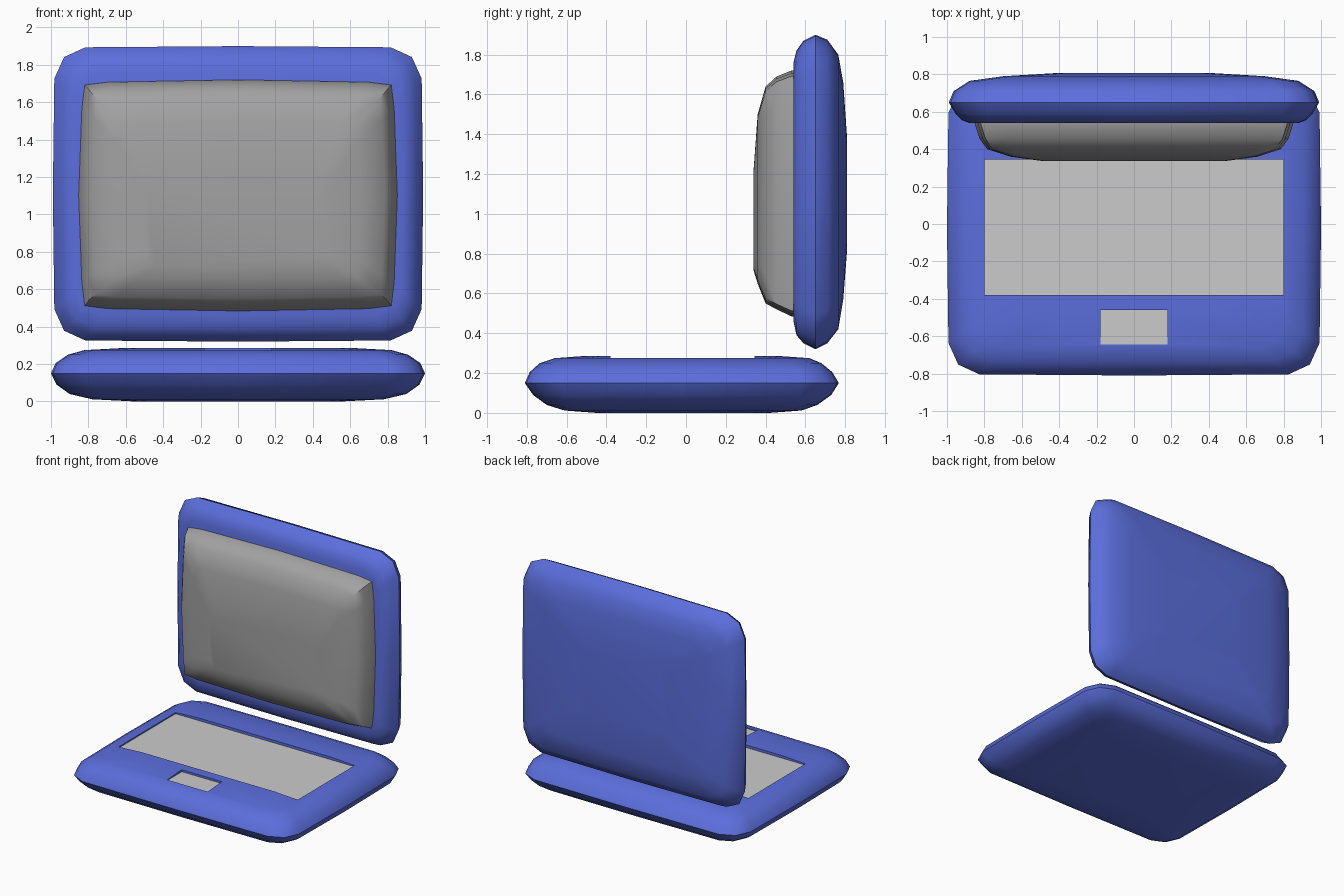
import bpy, bmesh, math

if "Cube" in bpy.data.objects:
    bpy.data.objects.remove(bpy.data.objects["Cube"])


def material(name, colour):
    m = bpy.data.materials.new(name)
    m.diffuse_color = (*colour, 1)
    m.use_nodes = True
    m.node_tree.nodes["Principled BSDF"].inputs["Base Color"].default_value = m.diffuse_color
    return m


blue = material("blue_plastic", (0.105, 0.156, 0.716))
dark_grey = material("dark_grey", (0.36, 0.36, 0.36))


def activate(ob):
    bpy.ops.object.select_all(action='DESELECT')
    ob.select_set(True)
    bpy.context.view_layer.objects.active = ob


def smooth(ob, degrees):
    activate(ob)
    bpy.ops.object.shade_smooth_by_angle(angle=math.radians(degrees))


def outline(hx, v0, v1, corner, cut, bulge):
    """Rounded rectangle with slightly bowed sides."""
    mid, hv = (v0 + v1) / 2, (v1 - v0) / 2
    c = corner * min(hx, hv)
    bx, bv = hx * (1 - bulge), hv * (1 - bulge)
    quarter = [(hx, 0), (bx, hv - c), (bx - cut * c, bv - cut * c), (hx - c, bv)]
    pts = quarter + [(0, hv)] + [(-x, v) for x, v in quarter[:0:-1]]
    pts += [(-hx, 0)] + [(-x, -v) for x, v in quarter[1:]]
    pts += [(0, -hv)] + [(x, -v) for x, v in quarter[:0:-1]]
    return [(x, mid + v) for x, v in pts]


def cushion(name, rings, upright, mat, corner=0.22, cut=0.3, bulge=0.008):
    """Loft through rings (half width, low, high, height along the axis)."""
    bm = bmesh.new()
    loops = []
    for hx, v0, v1, h in rings:
        pts = outline(hx, v0, v1, corner, cut, bulge)
        loops.append([bm.verts.new((x, h, v) if upright else (x, v, h)) for x, v in pts])
    for a, b in zip(loops, loops[1:]):
        n = len(a)
        for i in range(n):
            j = (i + 1) % n
            bm.faces.new((a[i], a[j], b[j], b[i]))
    bm.faces.new(loops[0])
    bm.faces.new(loops[-1])
    bmesh.ops.recalc_face_normals(bm, faces=bm.faces)
    me = bpy.data.meshes.new(name)
    bm.to_mesh(me)
    bm.free()
    ob = bpy.data.objects.new(name, me)
    bpy.context.collection.objects.link(ob)
    me.materials.append(mat)
    return ob


def box(name, x, y0, y1, z0, z1):
    bpy.ops.mesh.primitive_cube_add(size=1, location=(0, (y0 + y1) / 2, (z0 + z1) / 2))
    ob = bpy.context.object
    ob.name = name
    ob.scale = (2 * x, y1 - y0, z1 - z0)
    bpy.ops.object.transform_apply(location=True, rotation=True, scale=True)
    return ob


# Soft-edged base
base = cushion("base", [
    (0.55, -0.45, 0.42, 0.0), (0.78, -0.61, 0.58, 0.012), (0.90, -0.70, 0.66, 0.04),
    (0.97, -0.768, 0.73, 0.09), (1.0, -0.81, 0.768, 0.15), (0.975, -0.785, 0.735, 0.205),
    (0.91, -0.735, 0.68, 0.25), (0.82, -0.66, 0.62, 0.275), (0.6, -0.5, 0.45, 0.287)],
    False, blue)

# Sunken keyboard and touchpad panels
for name, x, y0, y1, top in (("keyboard", 0.80, -0.38, 0.345, 0.266),
                             ("touchpad", 0.18, -0.645, -0.46, 0.271)):
    cutter = box(name + "_cutter", x, y0, y1, top - 0.03, 0.5)
    mod = base.modifiers.new("recess", 'BOOLEAN')
    mod.operation = 'DIFFERENCE'
    mod.solver = 'EXACT'
    mod.object = cutter
    activate(base)
    bpy.ops.object.modifier_apply(modifier=mod.name)
    bpy.data.objects.remove(cutter)
    box(name, x, y0, y1, top - 0.04, top)
smooth(base, 45)

# Lid housing
lid = cushion("screen_housing", [
    (0.88, 0.46, 1.76, 0.54), (0.92, 0.39, 1.82, 0.555), (0.955, 0.35, 1.87, 0.59),
    (0.99, 0.32, 1.90, 0.65), (0.965, 0.35, 1.875, 0.71), (0.88, 0.42, 1.80, 0.765),
    (0.70, 0.57, 1.66, 0.79), (0.40, 0.8, 1.4, 0.808)], True, blue)
smooth(lid, 45)

# Bulging display
display = cushion("display", [
    (0.86, 0.48, 1.72, 0.58), (0.85, 0.485, 1.72, 0.53), (0.825, 0.52, 1.69, 0.455),
    (0.785, 0.55, 1.64, 0.40), (0.66, 0.65, 1.50, 0.36), (0.5, 0.72, 1.2, 0.338)],
    True, dark_grey, corner=0.25, cut=0.1, bulge=0.02)
smooth(display, 50)
